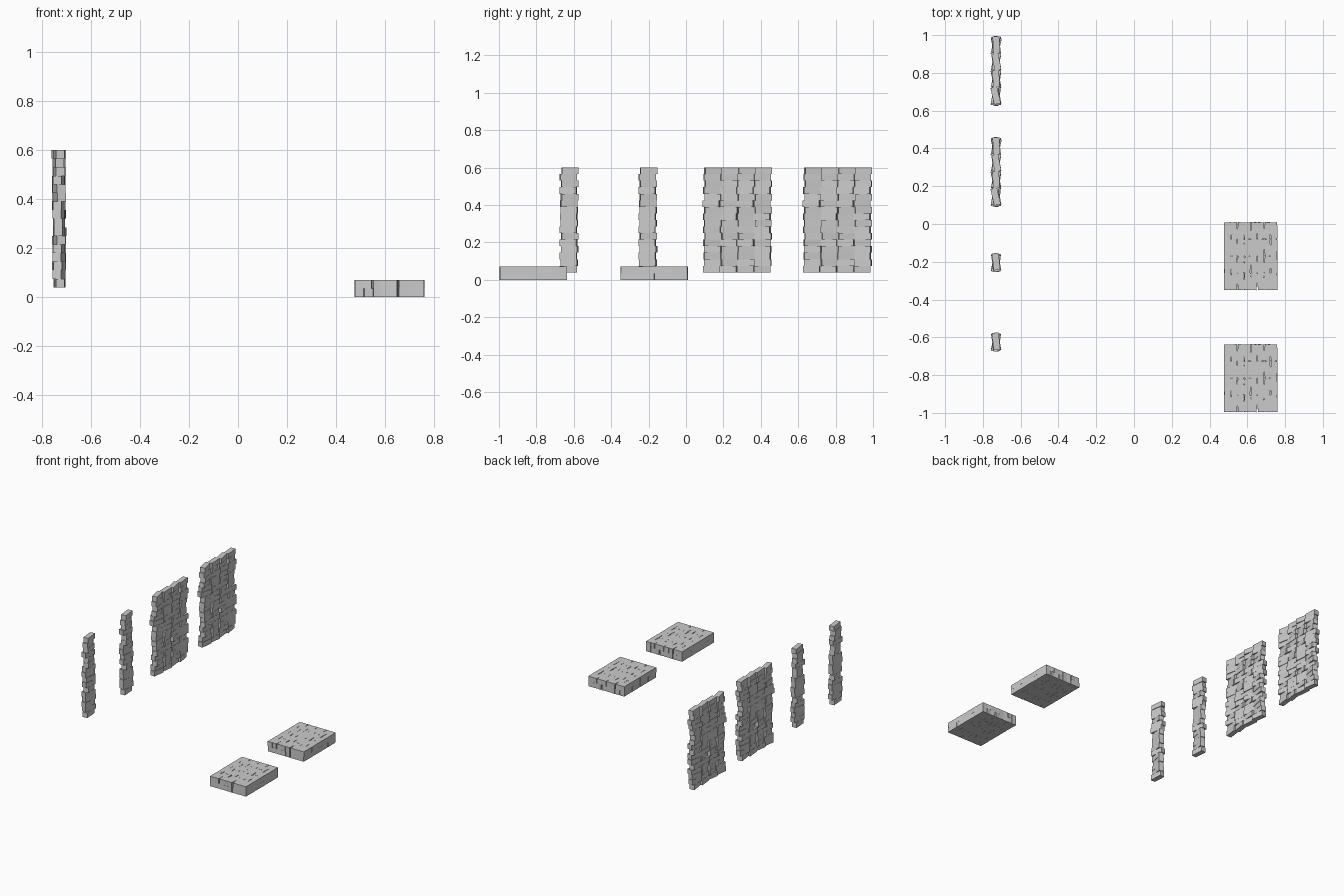
import bpy, bmesh, math, random
from mathutils import Matrix, Vector

if "Cube" in bpy.data.objects:
    bpy.data.objects.remove(bpy.data.objects["Cube"])

W, L, H = 0.0352, 0.0895, 0.035   # brick width (x), length (y), height (z)


def brick(bm, x, y, z, angle):
    """One brick resting on height z, turned about the vertical."""
    m = (Matrix.Translation(Vector((x, y, z + H / 2)))
         @ Matrix.Rotation(math.radians(angle), 4, 'Z')
         @ Matrix.Diagonal((W, L, H, 1)))
    bmesh.ops.create_cube(bm, size=1, matrix=m)


def finish(bm, name, locations):
    """Turn the bricks into one mesh, placed once per location."""
    mesh = bpy.data.meshes.new(name)
    bm.to_mesh(mesh)
    bm.free()
    for i, loc in enumerate(locations, 1):
        ob = bpy.data.objects.new(f"{name}_{i}", mesh)
        ob.location = loc
        bpy.context.collection.objects.link(ob)


def stack(count, seed, top_angles):
    """Upright stack of 16 loosely laid courses, each count bricks long."""
    rng = random.Random(seed)
    bm = bmesh.new()
    for row in range(16):
        shift = (0.004 if row % 2 else -0.002) + rng.uniform(-0.002, 0.002)
        for i in range(count):
            if row == 15:
                angle = top_angles[i]
            else:
                angle = rng.choice((-1, 1)) * rng.uniform(3, 13)
            y = (i - (count - 1) / 2) * L + shift
            brick(bm, rng.uniform(-0.003, 0.003), y, row * H, angle)
    return bm


# Brick walls, four bricks long
finish(stack(4, 3, (13, 3, 11, 4)), "brick_wall",
       [(-0.73, 0.274, 0.04), (-0.73, 0.809, 0.04)])

# Brick posts, one brick per course
finish(stack(1, 8, (6,)), "brick_post",
       [(-0.73, -0.205, 0.04), (-0.73, -0.626, 0.04)])

# Floor slabs: two layers of 8 x 4 bricks, inner ones slightly askew
rng = random.Random(5)
bm = bmesh.new()
for layer in range(2):
    for i in range(8):
        for j in range(4):
            spread = 1.5 if i in (0, 7) else 7
            brick(bm, (i - 3.5) * W, (j - 1.5) * L, layer * H,
                  rng.uniform(-spread, spread))
finish(bm, "floor_slab", [(0.618, -0.17, 0), (0.618, -0.816, 0)])
